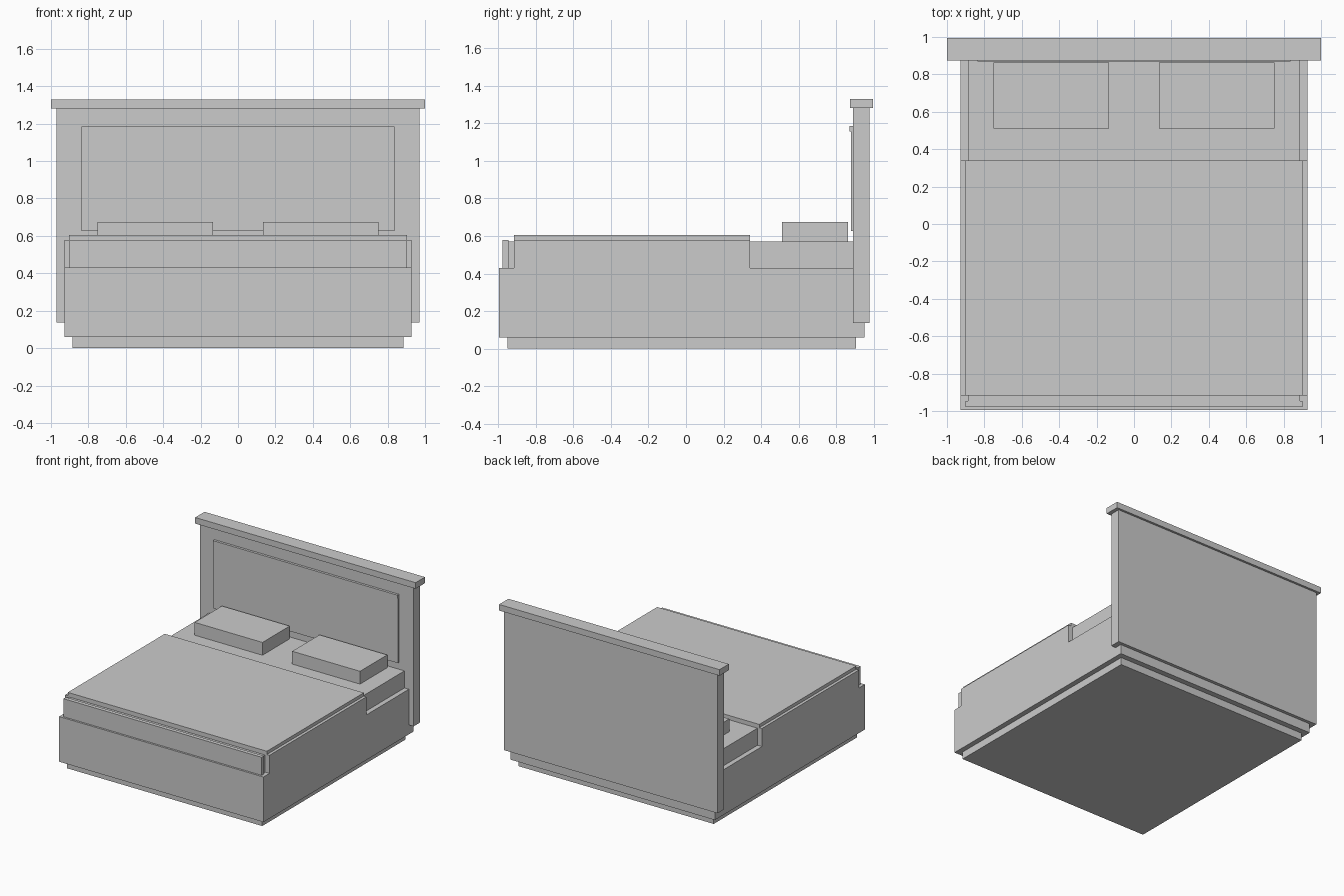
import bpy

if "Cube" in bpy.data.objects:
    bpy.data.objects.remove(bpy.data.objects["Cube"])


def box(name, x, y, z):
    """Axis-aligned box from (min, max) ranges."""
    bpy.ops.mesh.primitive_cube_add(size=1)
    ob = bpy.context.object
    ob.name = name
    ob.location = [(a + b) / 2 for a, b in (x, y, z)]
    ob.scale = [b - a for a, b in (x, y, z)]
    bpy.ops.object.transform_apply(location=True, rotation=False, scale=True)
    return ob


def centred(name, half_width, y, z):
    """Box symmetric about x = 0."""
    return box(name, (-half_width, half_width), y, z)


# Base
centred("plinth", 0.885, (-0.95, 0.905), (0, 0.06))
centred("bed_base", 0.927, (-0.994, 0.95), (0.06, 0.43))

# Headboard with cap, raised panel and top moulding
centred("headboard", 0.97, (0.89, 0.976), (0.137, 1.28))
centred("headboard_cap", 1.0, (0.873, 0.994), (1.28, 1.33))
centred("headboard_panel", 0.838, (0.877, 0.89), (0.625, 1.155))
centred("panel_moulding", 0.838, (0.87, 0.89), (1.155, 1.185))

# Mattress and blanket
centred("mattress", 0.887, (-0.946, 0.89), (0.43, 0.57))
centred("blanket_top", 0.903, (-0.916, 0.34), (0.57, 0.605))
centred("blanket_foot_drape", 0.9, (-0.978, -0.946), (0.43, 0.578))

# Side drapes and pillows, one on each side
for side, s in (("left", -1), ("right", 1)):
    box(f"blanket_{side}_drape", sorted((s * 0.887, s * 0.927)),
        (-0.916, 0.34), (0.43, 0.578))
    box(f"{side}_pillow", sorted((s * 0.135, s * 0.75)),
        (0.51, 0.863), (0.57, 0.675))
